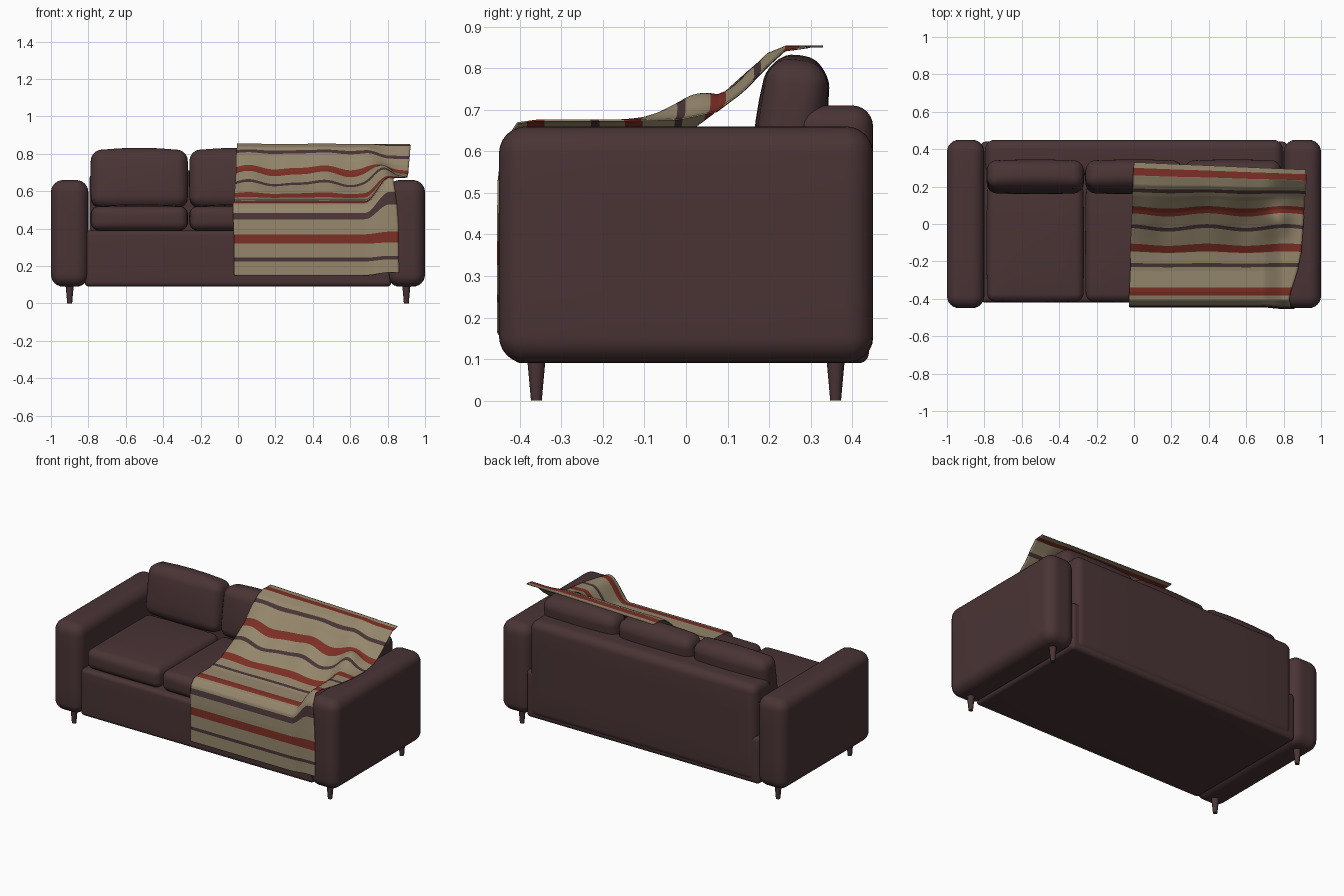
import bpy, bmesh, math
from mathutils import Vector, Matrix

if "Cube" in bpy.data.objects:
    bpy.data.objects.remove(bpy.data.objects["Cube"])


def material(name, rgb):
    m = bpy.data.materials.new(name)
    m.diffuse_color = (*rgb, 1)
    m.use_nodes = True
    m.node_tree.nodes["Principled BSDF"].inputs["Base Color"].default_value = m.diffuse_color
    return m


BROWN = material("brown upholstery", (0.068, 0.034, 0.036))
TAN = material("tan wool", (0.30, 0.24, 0.15))
RED = material("red stripe", (0.20, 0.028, 0.018))
DARK = material("plum stripe", (0.065, 0.034, 0.036))


def finish(name, bm, mats):
    me = bpy.data.meshes.new(name)
    bm.to_mesh(me)
    bm.free()
    for m in mats:
        me.materials.append(m)
    me.shade_smooth()
    ob = bpy.data.objects.new(name, me)
    bpy.context.collection.objects.link(ob)
    return ob


def soft_box(name, center, size, r, bulge=(0, 0, 0), tilt=0):
    """Rounded box; bulge puffs out the faces along each axis."""
    bm = bmesh.new()
    bmesh.ops.create_cube(bm, size=2)
    bmesh.ops.subdivide_edges(bm, edges=bm.edges[:], cuts=9, use_grid_fill=True)
    h = [s / 2 - b for s, b in zip(size, bulge)]

    def level(t, half):
        a = abs(t)
        if a < 0.4:
            return t / 0.4 * (half - r)
        return math.copysign(half - r + r * math.tan((a - 0.4) / 0.6 * math.pi / 4), t)

    for v in bm.verts:
        p = Vector([level(t, k) for t, k in zip(v.co, h)])
        inner = Vector([max(-(k - r), min(k - r, c)) for c, k in zip(p, h)])
        d = p - inner
        if d.length > 1e-6:
            p = inner + d.normalized() * r
        n = [c / k for c, k in zip(p, h)]
        for i in range(3):
            j, k = (i + 1) % 3, (i + 2) % 3
            p[i] += n[i] * bulge[i] * (1 - n[j] ** 2) * (1 - n[k] ** 2)
        v.co = p
    bmesh.ops.transform(bm, verts=bm.verts[:],
                        matrix=Matrix.Translation(center) @ Matrix.Rotation(tilt, 4, 'X'))
    return finish(name, bm, [BROWN])


# frame: base and backrest
soft_box("base", (0, 0.01, 0.24), (1.64, 0.86, 0.30), 0.025)
soft_box("backrest", (0, 0.355, 0.405), (1.59, 0.19, 0.61), 0.05)

# arms and legs
for sx, side in ((-1, "left"), (1, "right")):
    soft_box(f"{side}_arm", (sx * 0.9, 0, 0.375), (0.2, 0.9, 0.57), 0.065)
    for sy, end in ((-1, "front"), (1, "back")):
        bm = bmesh.new()
        bmesh.ops.create_cone(bm, cap_ends=True, segments=16, radius1=0.013,
                              radius2=0.022, depth=0.1,
                              matrix=Matrix.Translation((sx * 0.9, sy * 0.36, 0.05)))
        leg = finish(f"{end}_{side}_leg", bm, [BROWN])
        leg.data.set_sharp_from_angle(angle=math.radians(40))

# cushions
for i, side in enumerate(("left", "middle", "right")):
    x = (i - 1) * 0.528
    soft_box(f"{side}_seat_cushion", (x, -0.1, 0.455), (0.522, 0.64, 0.15), 0.04,
             (0.004, 0.008, 0.012))
    soft_box(f"{side}_back_cushion", (x, 0.252, 0.665), (0.522, 0.17, 0.335), 0.05,
             (0.004, 0.012, 0.018), math.radians(-8))

# blanket: rows of (distance, y, height on the seat, height at the arm, left x, right x)
ROWS = [
    (0.00, 0.33, 0.852, 0.850, 0.00, 0.92), (0.07, 0.26, 0.852, 0.842, -0.005, 0.922),
    (0.12, 0.21, 0.835, 0.805, -0.005, 0.92), (0.18, 0.15, 0.785, 0.755, -0.01, 0.915),
    (0.26, 0.07, 0.705, 0.695, -0.01, 0.91), (0.35, -0.02, 0.640, 0.676, -0.015, 0.905),
    (0.48, -0.15, 0.565, 0.674, -0.02, 0.895), (0.58, -0.25, 0.546, 0.674, -0.02, 0.875),
    (0.69, -0.36, 0.542, 0.674, -0.025, 0.84), (0.73, -0.405, 0.530, 0.668, -0.028, 0.83),
    (0.76, -0.43, 0.500, 0.630, -0.028, 0.835), (0.79, -0.442, 0.450, 0.53, -0.026, 0.85),
    (0.84, -0.444, 0.400, 0.425, -0.024, 0.857), (0.895, -0.444, 0.345, 0.35, -0.022, 0.858),
    (1.09, -0.444, 0.150, 0.165, -0.02, 0.86)]
# stripes: (centre distance, half width); red and plum alternate
STRIPES = [(0.05, 0.02), (0.15, 0.011), (0.26, 0.019), (0.35, 0.011), (0.46, 0.019),
           (0.55, 0.011), (0.69, 0.02), (0.78, 0.012), (0.895, 0.024), (1.005, 0.011)]


def sample(d):
    for a, b in zip(ROWS, ROWS[1:]):
        if d <= b[0] + 1e-9:
            t = (d - a[0]) / (b[0] - a[0])
            return [p + (q - p) * t for p, q in zip(a[1:], b[1:])]


def bell(x, c, w):
    return math.exp(-((x - c) / w) ** 2)


def cloth_point(d, u):
    y, zc, ze, xl, xr = sample(d)
    x = xl + (xr - xl) * u
    t = max(0, min(1, (x - 0.68) / 0.13))
    t = t * t * (3 - 2 * t)
    z = zc + (ze - zc) * t
    # loose folds on the slope and a raised fold beside the arm
    slope = bell(d, 0.3, 0.13)
    z += slope * (0.012 * math.sin(17 * x + 0.6) + 0.006 * math.sin(29 * x)) * (1 - t)
    z += 0.055 * bell(x, 0.77, 0.06) * bell(d, 0.32, 0.09)
    y += 0.01 * bell(d, 0.33, 0.15) * math.sin(15 * x + 2)
    y -= 0.04 * u * max(0, 1 - d / 0.2)
    if d > 0.76:
        y -= 0.009 * t
    return x, y, z


STEP, COLS = 0.005, 64
bm = bmesh.new()
grid = [[bm.verts.new(cloth_point(r * STEP, c / COLS)) for c in range(COLS + 1)]
        for r in range(219)]
for r in range(218):
    mid = (r + 0.5) * STEP
    index = next((1 + i % 2 for i, (s, w) in enumerate(STRIPES) if abs(mid - s) < w), 0)
    for c in range(COLS):
        f = bm.faces.new((grid[r][c], grid[r + 1][c], grid[r + 1][c + 1], grid[r][c + 1]))
        f.material_index = index
blanket = finish("blanket", bm, [TAN, RED, DARK])
mod = blanket.modifiers.new("thickness", 'SOLIDIFY')
mod.thickness = 0.004
mod.offset = 0
